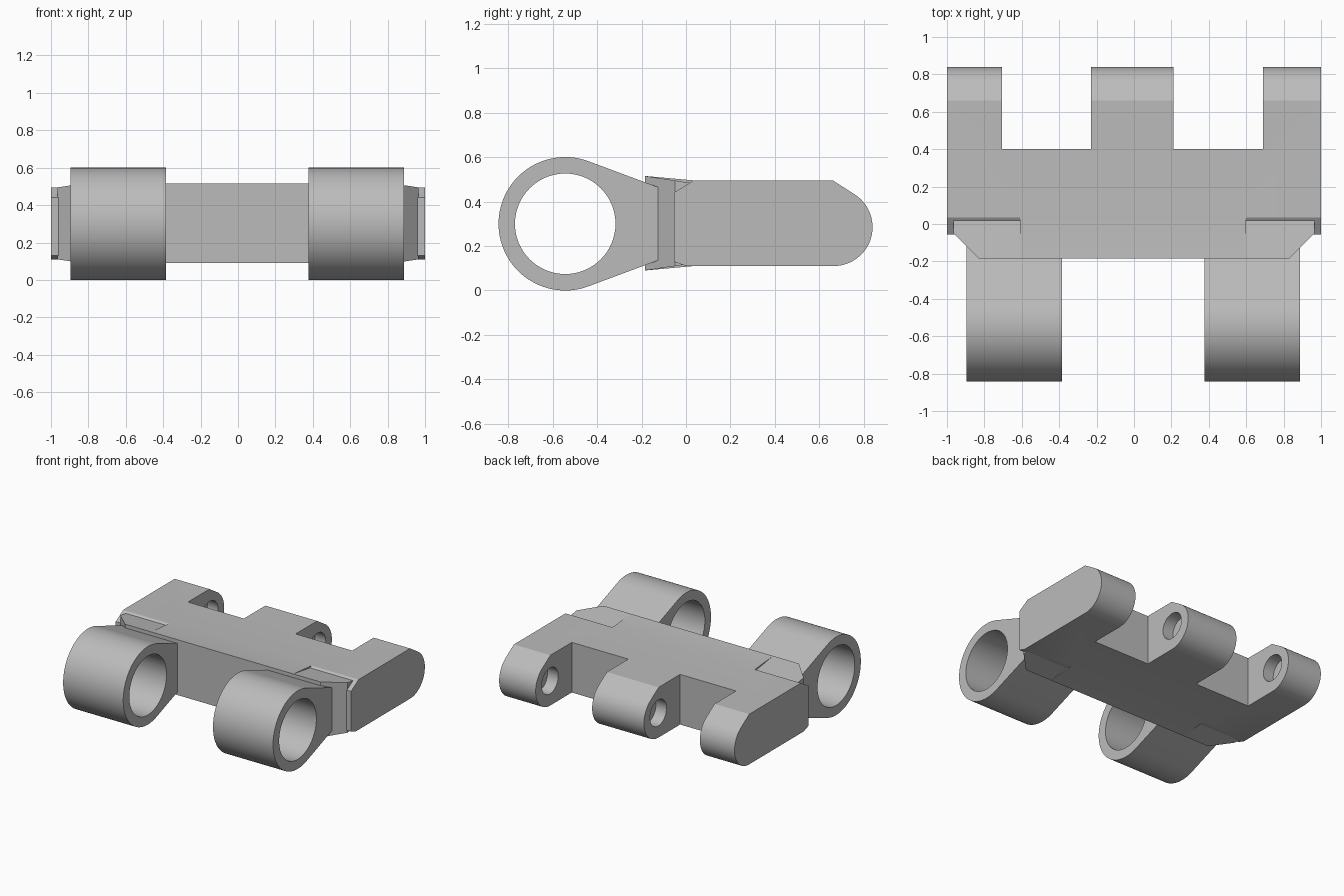
import bpy, bmesh, math
from mathutils import Vector

cube = bpy.data.objects.get("Cube")
if cube:
    bpy.data.objects.remove(cube, do_unlink=True)

grey = bpy.data.materials.new("plain grey")
grey.use_nodes = True
COLOUR = (0.5, 0.5, 0.5, 1)
grey.diffuse_color = COLOUR
grey.node_tree.nodes["Principled BSDF"].inputs["Base Color"].default_value = COLOUR


def prism(name, profile, x0, x1):
    """Extrude a side profile of (y, z) points from x0 to x1."""
    bm = bmesh.new()
    face = bm.faces.new([bm.verts.new((x0, y, z)) for y, z in profile])
    ext = bmesh.ops.extrude_face_region(bm, geom=[face])
    moved = [g for g in ext["geom"] if isinstance(g, bmesh.types.BMVert)]
    bmesh.ops.translate(bm, verts=moved, vec=Vector((x1 - x0, 0, 0)))
    bmesh.ops.recalc_face_normals(bm, faces=bm.faces)
    mesh = bpy.data.meshes.new(name)
    bm.to_mesh(mesh)
    bm.free()
    mesh.materials.append(grey)
    obj = bpy.data.objects.new(name, mesh)
    bpy.context.collection.objects.link(obj)
    return obj


def arc(cy, cz, r, a0, a1, n):
    """Points on a circle in the side plane, angles in degrees."""
    angles = [math.radians(a0 + (a1 - a0) * i / n) for i in range(n + 1)]
    return [(cy + r * math.cos(a), cz + r * math.sin(a)) for a in angles]


def rect(y0, y1, z0, z1):
    return [(y0, z0), (y1, z0), (y1, z1), (y0, z1)]


def boolean(obj, other, operation):
    """Apply a boolean and remove the second object."""
    mod = obj.modifiers.new("boolean", "BOOLEAN")
    mod.operation = operation
    mod.solver = "EXACT"
    mod.object = other
    bpy.context.view_layer.objects.active = obj
    bpy.ops.object.modifier_apply(modifier=mod.name)
    bpy.data.objects.remove(other, do_unlink=True)


def smooth(obj):
    bpy.ops.object.select_all(action="DESELECT")
    obj.select_set(True)
    bpy.context.view_layer.objects.active = obj
    bpy.ops.object.shade_smooth_by_angle(angle=math.radians(25))


# Hinge leaf with a rounded rear edge
leaf_profile = [(-0.055, 0.11), (0.66, 0.11)]
leaf_profile += arc(0.664, 0.285, 0.175, -90, 58, 24)
leaf_profile += [(0.66, 0.495), (-0.055, 0.495)]
leaf = prism("hinge_leaf", leaf_profile, -1, 1)

# Slots between the rear knuckles, with pin sockets in their side walls
for x0, x1 in ((-0.705, -0.23), (0.21, 0.69)):
    boolean(leaf, prism("slot_cutter", rect(0.4, 1, 0, 0.7), x0, x1), "DIFFERENCE")
    pin = prism("socket_cutter", arc(0.665, 0.3, 0.1, 0, 348.75, 31), x0 - 0.09, x1 + 0.09)
    boolean(leaf, pin, "DIFFERENCE")

# Sloped notches at the front corners, above and below
for x0, x1 in ((-1.1, -0.61), (0.6, 1.1)):
    upper = [(0.035, 0.495), (-0.055, 0.44), (-0.2, 0.35), (-0.2, 0.6), (0.035, 0.6)]
    lower = [(0.0, 0.11), (-0.055, 0.13), (-0.2, 0.183), (-0.2, 0.0), (0.0, 0.0)]
    for cut in (upper, lower):
        boolean(leaf, prism("notch_cutter", cut, x0, x1), "DIFFERENCE")

# Flared front lip, tapered towards both ends
lip_profile = [(-0.185, 0.09), (0.02, 0.12), (0.02, 0.484), (-0.185, 0.515)]
lip = prism("front_lip", lip_profile, -0.965, 0.965)
bm = bmesh.new()
bm.from_mesh(lip.data)
for side in (-1, 1):
    bmesh.ops.bisect_plane(
        bm, geom=bm.verts[:] + bm.edges[:] + bm.faces[:],
        plane_co=(side * 0.965, -0.05, 0), plane_no=(side, -1, 0), clear_outer=True)
    bmesh.ops.holes_fill(bm, edges=[e for e in bm.edges if e.is_boundary])
bmesh.ops.recalc_face_normals(bm, faces=bm.faces)
bm.to_mesh(lip.data)
bm.free()

# Level strip that blends the middle of the lip into the leaf
blend_profile = [(-0.185, 0.09), (0.035, 0.11), (0.035, 0.495), (-0.185, 0.515)]
blend = prism("lip_middle", blend_profile, -0.61, 0.6)
boolean(lip, blend, "UNION")
boolean(leaf, lip, "UNION")
smooth(leaf)

# Large front eyes with tapered arms
eye_profile = arc(-0.543, 0.3, 0.3, 70, 290, 56) + [(-0.1, 0.115), (-0.1, 0.485)]
eye_profile[-2:] = [(-0.1, 0.145), (-0.1, 0.455)]
for name, x0, x1 in (("right_eye", -0.895, -0.385), ("left_eye", 0.378, 0.888)):
    eye = prism(name, eye_profile, x0, x1)
    bore = prism("bore_cutter", arc(-0.543, 0.3, 0.226, 0, 354.375, 63), x0 - 0.1, x1 + 0.1)
    boolean(eye, bore, "DIFFERENCE")
    smooth(eye)
